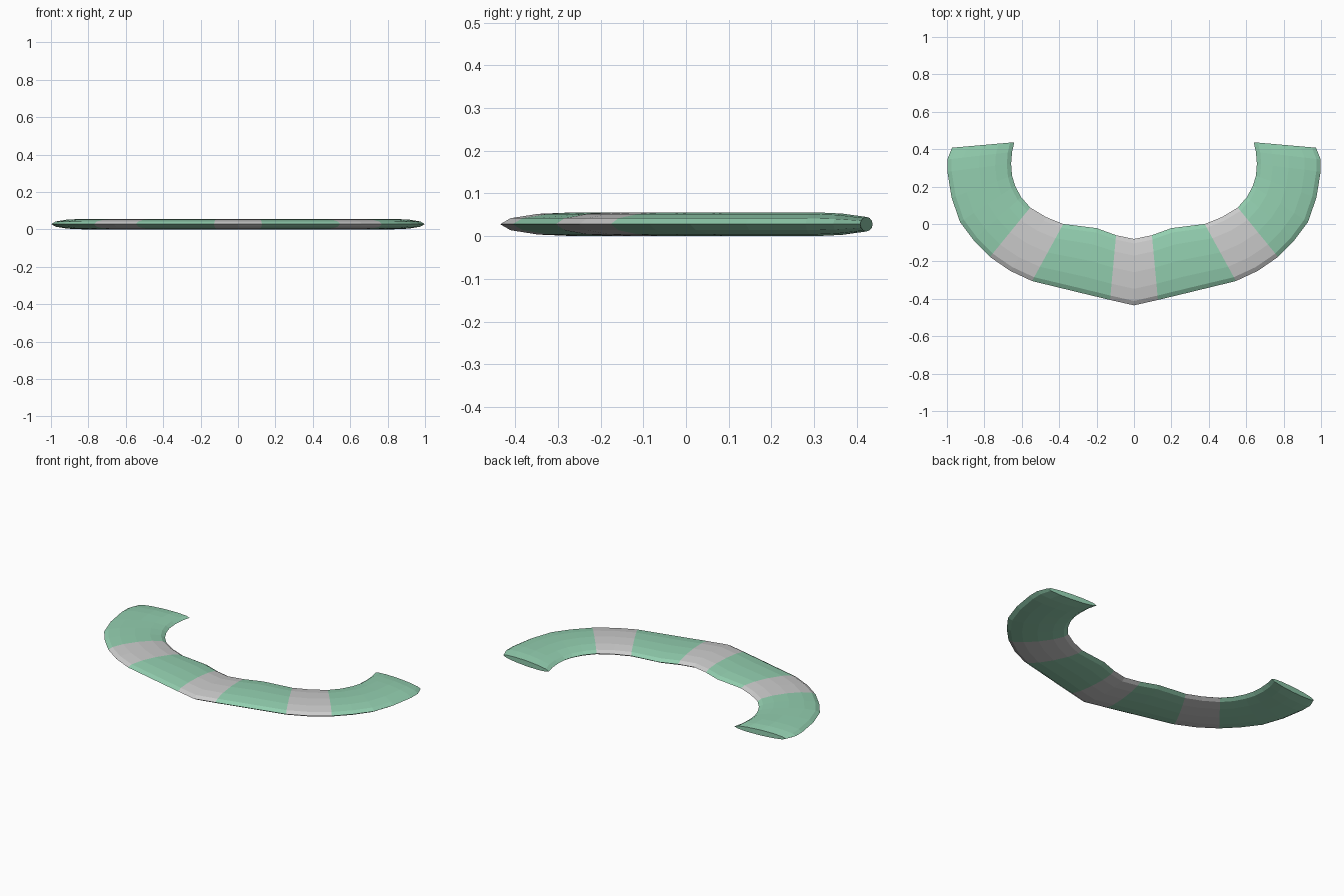
import bpy, bmesh, math

if "Cube" in bpy.data.objects:
    bpy.data.objects.remove(bpy.data.objects["Cube"])

# Cross-section stations of the right half: inner x, inner y, outer x, outer y, half height
STATIONS = [
    (0.000, -0.080, 0.000, -0.435, 0.028),
    (0.096, -0.060, 0.128, -0.406, 0.028),
    (0.200, -0.022, 0.278, -0.370, 0.028),
    (0.378, 0.000, 0.545, -0.305, 0.028),
    (0.470, 0.037, 0.663, -0.250, 0.028),
    (0.555, 0.088, 0.770, -0.176, 0.028),
    (0.604, 0.144, 0.858, -0.086, 0.028),
    (0.636, 0.205, 0.930, 0.010, 0.028),
    (0.652, 0.258, 0.975, 0.140, 0.028),
    (0.657, 0.322, 0.998, 0.280, 0.028),
    (0.652, 0.385, 0.998, 0.345, 0.025),
    (0.640, 0.437, 0.973, 0.408, 0.017),
]
MID_Z = 0.028
SIDES = 12

green = bpy.data.materials.new("green")
green.diffuse_color = (0.29, 0.62, 0.43, 1)
green.use_nodes = True
green.node_tree.nodes["Principled BSDF"].inputs["Base Color"].default_value = green.diffuse_color


def flip(s):
    return (-s[0], s[1], -s[2], s[3], s[4])


def tube(name, stations, material=None, cap=False):
    """Loft a flattened twelve-sided tube through the stations."""
    bm = bmesh.new()
    rings = []
    for ix, iy, ox, oy, h in stations:
        ring = []
        for k in range(SIDES):
            a = 2 * math.pi * k / SIDES
            t = (1 + math.cos(a)) / 2
            ring.append(bm.verts.new((ix + (ox - ix) * t, iy + (oy - iy) * t,
                                      MID_Z + h * math.sin(a))))
        rings.append(ring)
    for a, b in zip(rings, rings[1:]):
        for k in range(SIDES):
            n = (k + 1) % SIDES
            # stations run towards +x, so this order faces outwards
            bm.faces.new((a[k], b[k], b[n], a[n]))
    if cap == "end":
        bm.faces.new(rings[-1])
    elif cap == "start":
        bm.faces.new(rings[0])
    bmesh.ops.recalc_face_normals(bm, faces=bm.faces)
    # make sure the top faces look up
    top = max(bm.faces, key=lambda f: f.calc_center_median().z)
    if top.normal.z < 0:
        bmesh.ops.reverse_faces(bm, faces=bm.faces)
    mesh = bpy.data.meshes.new(name)
    bm.to_mesh(mesh)
    bm.free()
    obj = bpy.data.objects.new(name, mesh)
    bpy.context.collection.objects.link(obj)
    if material:
        mesh.materials.append(material)
    return obj


# Grey centre band
tube("centre_band", [flip(STATIONS[1])] + STATIONS[:2])

# Mirrored arms: green inner section, grey band, green tip with closed end
for name, first, last, mat in (("inner_arm", 1, 3, green),
                               ("side_band", 3, 5, None),
                               ("outer_arm", 5, 11, green)):
    part = STATIONS[first:last + 1]
    is_tip = last == 11
    tube(name + "_right", part, mat, "end" if is_tip else False)
    tube(name + "_left", [flip(s) for s in reversed(part)], mat,
         "start" if is_tip else False)
